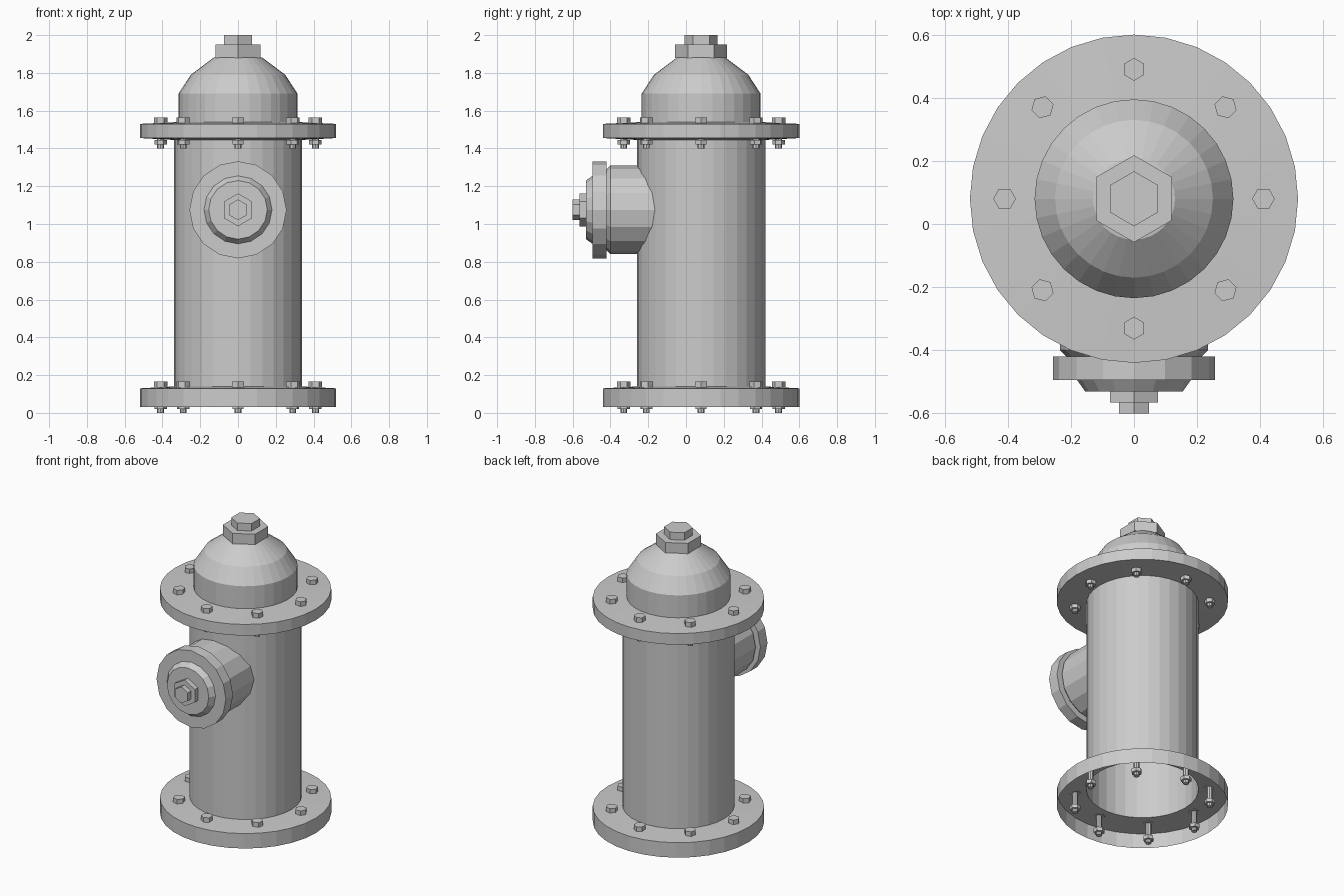
import bpy, bmesh
from math import sin, cos, pi, sqrt
from mathutils import Matrix

if "Cube" in bpy.data.objects:
    bpy.data.objects.remove(bpy.data.objects["Cube"])

CY = 0.08          # y of the barrel axis
R = 0.34           # barrel radius
UP = Matrix.Translation((0, CY, 0))
# outlet axis: local +z points to -y, local y points up
OUT = Matrix.Translation((0, 0, 1.075)) @ Matrix.Rotation(pi / 2, 4, 'X')


def lathe(bm, profile, sides, mat, caps=True):
    """Spin (radius, height) points; a radius of 0 closes to a point."""
    rings = []
    for r, z in profile:
        if r == 0:
            rings.append([bm.verts.new(mat @ Matrix.Translation((0, 0, z)).translation)])
        else:
            rings.append([bm.verts.new((mat @ Matrix.Translation(
                (r * sin(2 * pi * i / sides), r * cos(2 * pi * i / sides), z))).translation)
                for i in range(sides)])
    for a, b in zip(rings, rings[1:]):
        for i in range(sides):
            j = (i + 1) % sides
            quad = [a[i % len(a)], a[j % len(a)], b[j % len(b)], b[i % len(b)]]
            bm.faces.new(list(dict.fromkeys(quad)))
    if caps:
        for ring in (rings[0], rings[-1]):
            if len(ring) > 2:
                bm.faces.new(ring)
    return rings


def finish(bm, name):
    bmesh.ops.recalc_face_normals(bm, faces=bm.faces)
    mesh = bpy.data.meshes.new(name)
    bm.to_mesh(mesh)
    bm.free()
    obj = bpy.data.objects.new(name, mesh)
    bpy.context.collection.objects.link(obj)
    return obj


def part(name, profile, sides, mat=UP, caps=True):
    bm = bmesh.new()
    lathe(bm, profile, sides, mat, caps)
    return finish(bm, name)


# base flange is an open-bottomed shell, barrel is an open tube
part("base_flange", [(0.52, 0.03), (0.52, 0.13), (R, 0.14)], 32, caps=False)
part("barrel", [(R, 0.14), (R, 1.445)], 32, caps=False)
part("upper_flange", [(R, 1.445), (0.52, 1.455), (0.52, 1.53), (0.315, 1.54)], 32, caps=False)

# domed bonnet and its operating nut
part("bonnet", [(0.315, 1.54), (0.315, 1.69), (0.25, 1.79), (0.13, 1.88), (0, 1.90)], 32, caps=False)
part("bonnet_nut", [(0.138, 1.88), (0.138, 1.95)], 6)
part("bonnet_nut_top", [(0.087, 1.95), (0.087, 2.0)], 6)

# outlet neck, its inner end fitted to the barrel
bm = bmesh.new()
rings = lathe(bm, [(0.235, 0.2), (0.235, 0.40), (0.215, 0.42)], 16, OUT, caps=False)
for v in rings[0]:
    v.co.y = CY - sqrt(R * R - v.co.x ** 2) + 0.005
finish(bm, "outlet_neck")

# outlet cap and nuts
part("outlet_flange", [(0.257, 0.42), (0.257, 0.495)], 16, OUT)
part("outlet_cap", [(0.18, 0.495), (0.155, 0.53)], 16, OUT)
part("outlet_nut", [(0.087, 0.53), (0.087, 0.565)], 6, OUT)
part("outlet_nut_tip", [(0.055, 0.565), (0.055, 0.60)], 6, OUT)

# eight bolts with head, shaft and nut on each flange
for name, z in (("base_bolts", 0.0), ("upper_bolts", 1.4)):
    bm = bmesh.new()
    for i in range(8):
        mat = (Matrix.Translation((0, CY, z)) @ Matrix.Rotation(i * pi / 4, 4, 'Z')
               @ Matrix.Translation((0, 0.41, 0)))
        lathe(bm, [(0.036, 0.134), (0.036, 0.165)], 6, mat)
        lathe(bm, [(0.018, 0.0), (0.018, 0.134)], 8, mat)
        lathe(bm, [(0.033, 0.02), (0.033, 0.045)], 6, mat)
    finish(bm, name)
